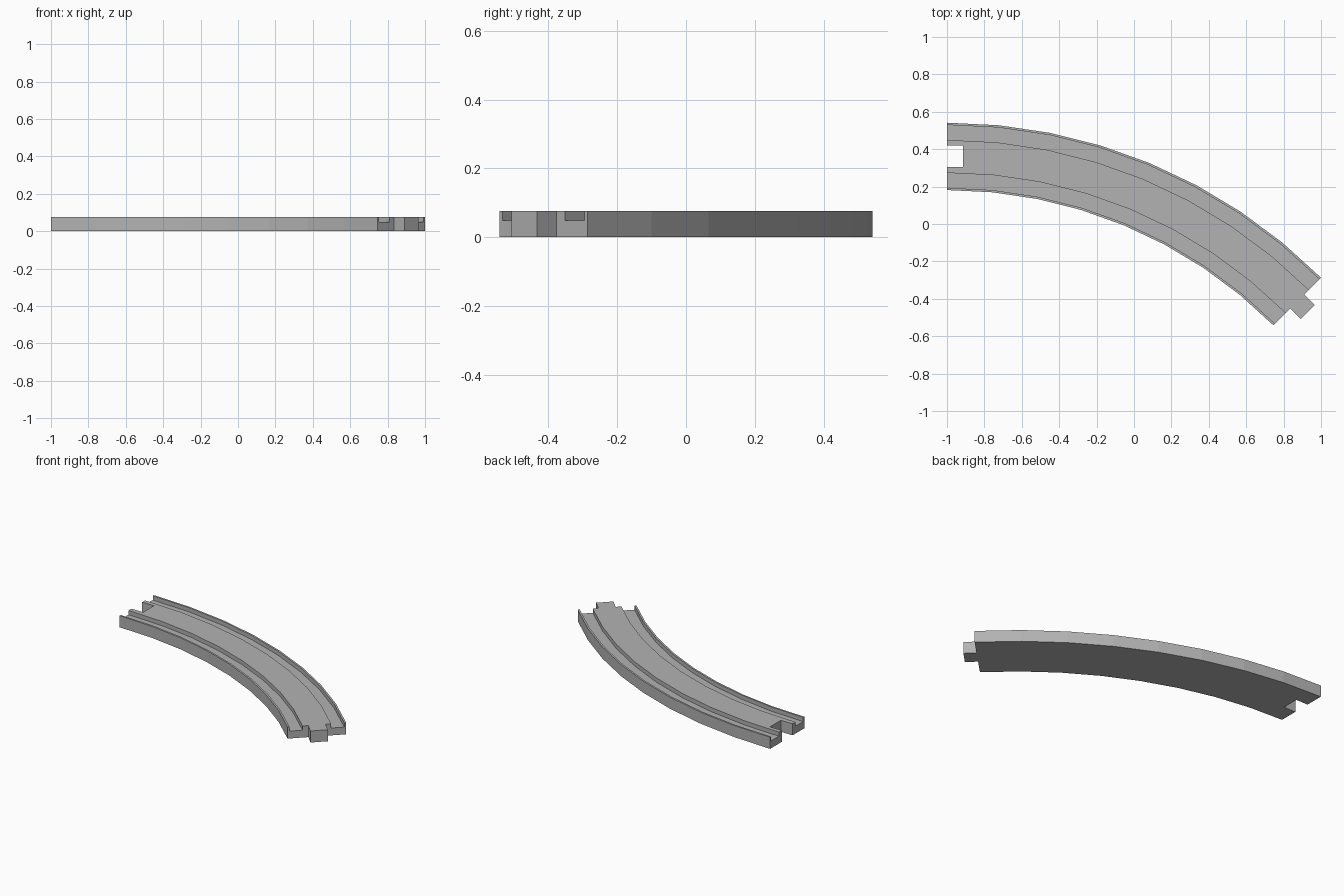
import bpy, bmesh, math
from mathutils import Matrix, Vector

if "Cube" in bpy.data.objects:
    bpy.data.objects.remove(bpy.data.objects["Cube"])

MID, HALF, HEIGHT = 2.648, 0.18, 0.077      # centre-line radius, half width, thickness
CENTRE = Vector((-1.0, -2.2865, 0))         # centre of the bend
SWEEP, STEPS = math.radians(45), 8

grey = bpy.data.materials.new("light grey plastic")
grey.diffuse_color = (0.45, 0.45, 0.45, 1)
grey.use_nodes = True
grey.node_tree.nodes["Principled BSDF"].inputs["Base Color"].default_value = grey.diffuse_color


def add_object(name, bm):
    bmesh.ops.recalc_face_normals(bm, faces=bm.faces)
    mesh = bpy.data.meshes.new(name)
    bm.to_mesh(mesh)
    bm.free()
    mesh.materials.append(grey)
    obj = bpy.data.objects.new(name, mesh)
    bpy.context.collection.objects.link(obj)
    return obj


def end_block(name, angle, along, half, z0, z1):
    """Box lying across the centre line, spanning `along` past the given angle."""
    bm = bmesh.new()
    bmesh.ops.create_cube(bm, size=1)
    size = (along[1] - along[0], 2 * half, z1 - z0)
    mid = ((along[0] + along[1]) / 2, MID, (z0 + z1) / 2)
    place = Matrix.Translation(CENTRE) @ Matrix.Rotation(-angle, 4, 'Z')
    bm.transform(place @ Matrix.Translation(mid) @ Matrix.Diagonal((*size, 1)))
    return add_object(name, bm)


# Track: cross-section with two wheel grooves, swept round the bend
side = [(HALF, 0), (HALF, HEIGHT), (0.168, HEIGHT), (0.168, 0.049),
        (0.088, 0.049), (0.088, HEIGHT)]
profile = side + [(-r, z) for r, z in reversed(side)]
bm = bmesh.new()
rings = []
for i in range(STEPS + 1):
    a = SWEEP * i / STEPS
    rings.append([bm.verts.new(CENTRE + Vector(((MID + r) * math.sin(a),
                                                (MID + r) * math.cos(a), z)))
                  for r, z in profile])
n = len(profile)
for a, b in zip(rings, rings[1:]):
    for k in range(n):
        bm.faces.new((a[k], a[(k + 1) % n], b[(k + 1) % n], b[k]))
bm.faces.new(rings[0])
bm.faces.new(rings[-1])
track = add_object("curved_track", bm)

# Connector tab at one end, matching socket at the other
tab = end_block("connector_tab", SWEEP, (-0.05, 0.079), 0.053, 0, HEIGHT)
socket = end_block("socket_cutter", 0, (-0.1, 0.087), 0.057, -0.1, 0.2)
for helper, op in ((tab, 'UNION'), (socket, 'DIFFERENCE')):
    mod = track.modifiers.new(helper.name, 'BOOLEAN')
    mod.object, mod.operation, mod.solver = helper, op, 'EXACT'
    helper.hide_render = True
    helper.hide_set(True)
